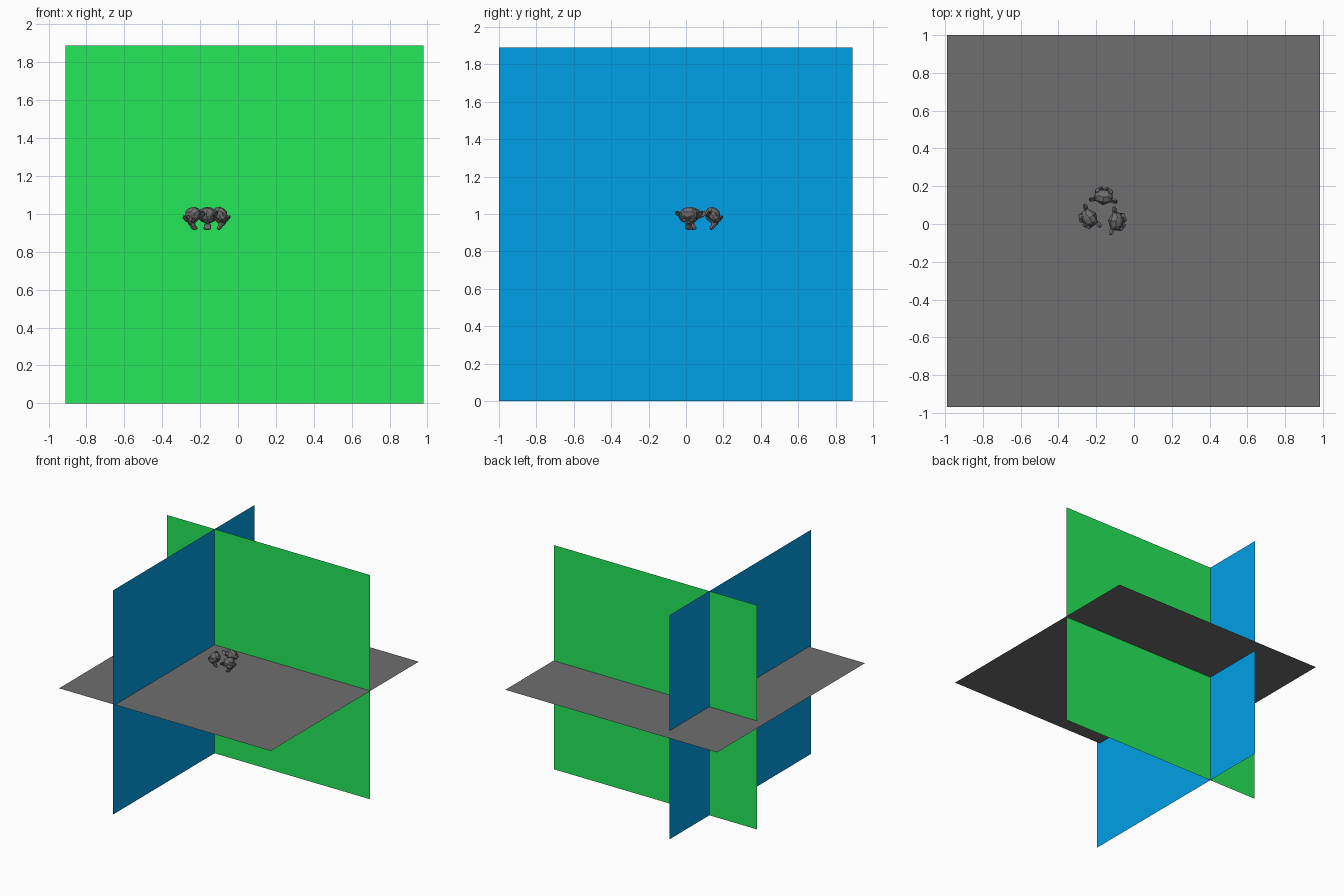
import bpy, math
from mathutils import Vector, Matrix

if "Cube" in bpy.data.objects:
    bpy.data.objects.remove(bpy.data.objects["Cube"])


def material(name, rgb):
    m = bpy.data.materials.new(name)
    m.diffuse_color = (*rgb, 1)
    m.use_nodes = True
    m.node_tree.nodes["Principled BSDF"].inputs["Base Color"].default_value = m.diffuse_color
    return m


GREEN = material("green", (0.018, 0.80, 0.102))
BLUE = material("blue", (0.0, 0.361, 0.82))
GREY = material("grey", (0.156, 0.156, 0.156))

FLOOR_Z = 0.915


def sheet(name, centre, size, rotation, mat):
    """Flat single-face panel."""
    bpy.ops.mesh.primitive_plane_add(size=1, location=centre, rotation=rotation)
    o = bpy.context.object
    o.name = name
    o.scale = (size[0], size[1], 1)
    o.data.materials.append(mat)


# Three crossing panels
H = math.pi / 2
sheet("floor_panel", (-0.002, 0.015, FLOOR_Z), (1.975, 1.97), (0, 0, 0), GREY)
sheet("back_panel", (0.035, 0.357, 0.945), (1.89, 1.89), (H, 0, 0), GREEN)
sheet("side_panel", (-0.468, -0.055, 0.945), (1.89, 1.89), (H, 0, H), BLUE)

# Three small animal heads huddled on the floor, faces outward and tipped down
SCALE = 0.056
heads = [("left_head", -0.232, 0.036, 217), ("right_head", -0.100, 0.015, -8),
         ("rear_head", -0.162, 0.138, 85)]
for name, x, y, angle in heads:
    bpy.ops.mesh.primitive_monkey_add(size=2)
    o = bpy.context.object
    o.name = name
    o.data.materials.append(GREY)
    turn = (Matrix.Rotation(math.radians(angle) + H, 4, 'Z')
            @ Matrix.Rotation(math.radians(35), 4, 'X') @ Matrix.Scale(SCALE, 4))
    low = min((turn @ v.co).z for v in o.data.vertices)
    o.matrix_world = Matrix.Translation((x, y, FLOOR_Z - low)) @ turn
